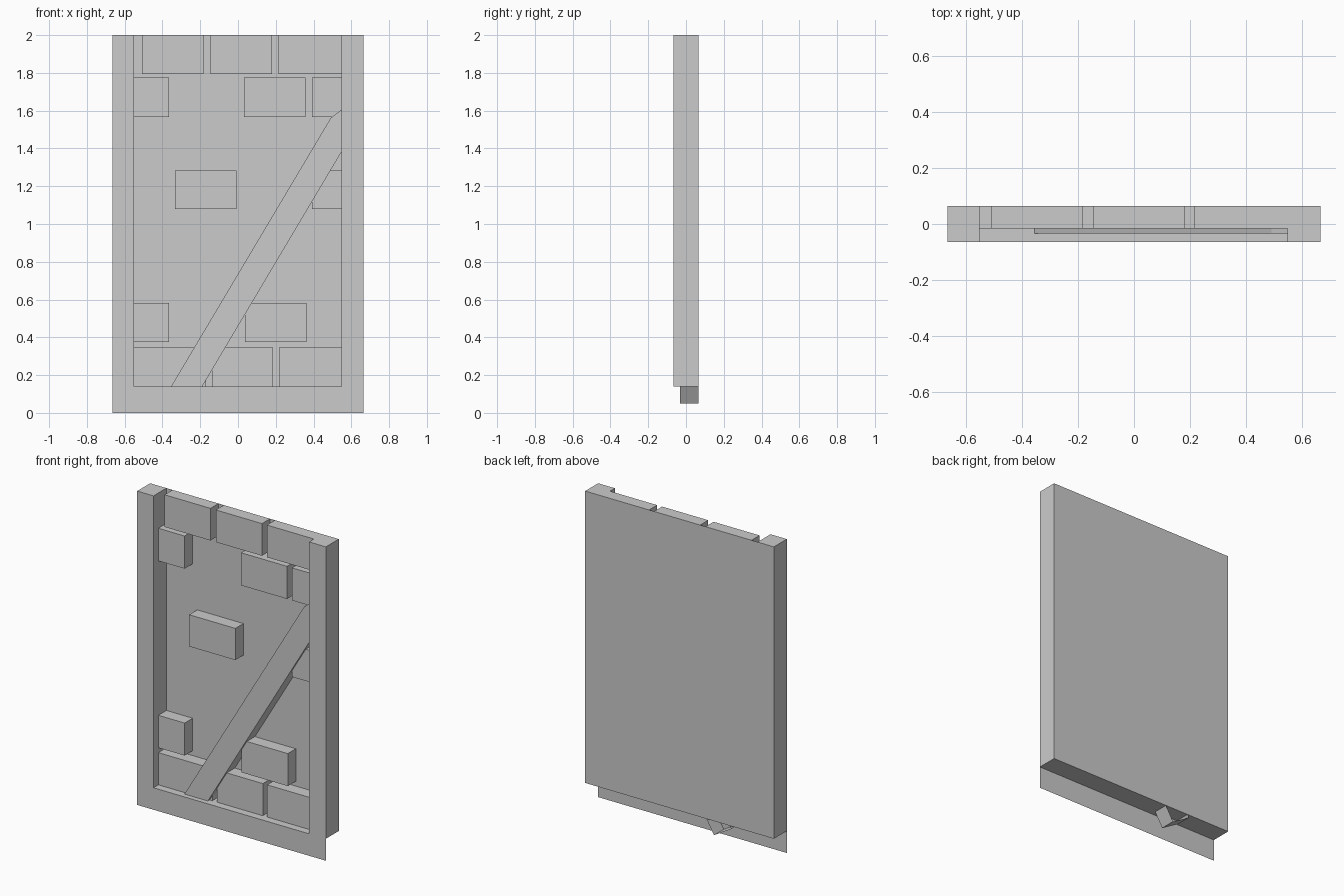
import bpy

if "Cube" in bpy.data.objects:
    bpy.data.objects.remove(bpy.data.objects["Cube"])

FRONT, BACK = -0.065, 0.065      # overall depth
BRICK_Y, BRACE_Y = -0.016, -0.033
W, IN, FLOOR, TOP = 0.665, 0.547, 0.14, 2.0


def add_mesh(name, verts, faces):
    me = bpy.data.meshes.new(name)
    me.from_pydata(verts, [], faces)
    me.update()
    ob = bpy.data.objects.new(name, me)
    bpy.context.collection.objects.link(ob)
    return ob


def raised(name, outline, y):
    """Front face plus side walls running back to the wall sheet.
    The outline is (x, z), anticlockwise seen from the front."""
    n = len(outline)
    verts = [(x, y, z) for x, z in outline] + [(x, BACK, z) for x, z in outline]
    faces = [tuple(range(n))]
    faces += [(i, i + n, (i + 1) % n + n, (i + 1) % n) for i in range(n)]
    return add_mesh(name, verts, faces)


def rect(x0, x1, z0, z1):
    return [(x0, z0), (x1, z0), (x1, z1), (x0, z1)]


# Back wall sheet, facing outward at the back and seen inside the recess
add_mesh("back_wall", [(x, BACK, z) for x, z in rect(-W, W, FLOOR, TOP)],
         [(3, 2, 1, 0)])

# Recess floor
add_mesh("recess_floor", [(-W, FRONT, FLOOR), (W, FRONT, FLOOR),
                          (W, BACK, FLOOR), (-W, BACK, FLOOR)], [(0, 1, 2, 3)])

# Side posts
raised("left_post", rect(-W, -IN - 0.003, FLOOR, TOP), FRONT)
raised("right_post", rect(IN, W, FLOOR, TOP), FRONT)

# Thin front skirt hanging below the floor
add_mesh("front_skirt", [(x, FRONT, z) for x, z in rect(-W, W, 0, FLOOR)],
         [(0, 1, 2, 3)])

# Bricks: rows of (z0, z1, [(x0, x1), ...])
L, R = -0.55, IN
rows = [
    (1.795, TOP, [(-0.507, -0.183), (-0.145, 0.18), (0.215, R)]),
    (1.567, 1.775, [(L, -0.365), (0.033, 0.357), (0.392, R)]),
    (1.08, 1.282, [(-0.333, -0.008), (0.392, R)]),
    (0.376, 0.583, [(L, -0.365), (0.037, 0.362)]),
    (FLOOR, 0.345, [(L, -0.17), (-0.138, 0.186), (0.216, R)]),
]
for z0, z1, spans in rows:
    for x0, x1 in spans:
        raised("brick", rect(x0, x1, z0, z1), BRICK_Y)

# Diagonal brace, its square-cut foot poking out under the floor
raised("diagonal_brace", [(-0.243, 0.05), (IN, 1.38), (IN, 1.605),
                          (0.49, 1.56), (-0.365, 0.122)], BRACE_Y)
